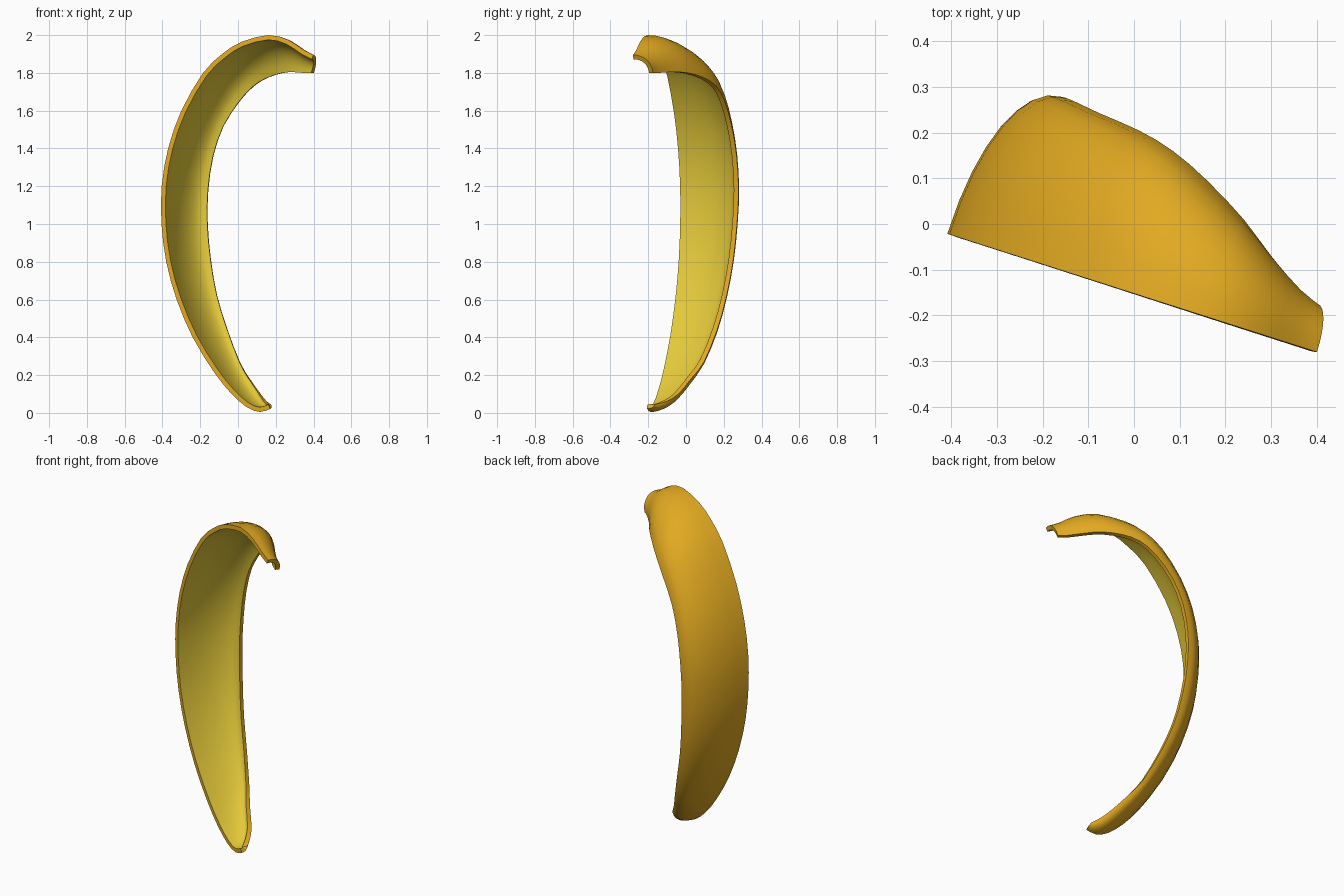
import bpy, bmesh, math
from mathutils import Vector

if "Cube" in bpy.data.objects:
    bpy.data.objects.remove(bpy.data.objects["Cube"])

SEGMENTS = 8        # steps across the curved section
SUBSTEPS = 2        # smooth steps between stations
BULGE = 0.94        # below 1 makes the section a little fuller
THICKNESS = 0.025


def material(name, rgb):
    m = bpy.data.materials.new(name)
    m.diffuse_color = (*rgb, 1)
    m.use_nodes = True
    m.node_tree.nodes["Principled BSDF"].inputs["Base Color"].default_value = m.diffuse_color
    return m


def smooth_curve(points):
    """Catmull-Rom interpolation through all points."""
    last = len(points) - 1
    result = []
    for i in range(last):
        p0, p1, p2, p3 = (points[min(max(i + k, 0), last)] for k in (-1, 0, 1, 2))
        for s in range(SUBSTEPS):
            t = s / SUBSTEPS
            result.append([b + .5 * t * (c - a + t * (2 * a - 5 * b + 4 * c - d
                           + t * (3 * (b - c) + d - a)))
                           for a, b, c, d in zip(p0, p1, p2, p3)])
    return result + [list(points[-1])]


# Stations from bottom tip to stem: outer rim x, z and side rim x, y, z
STATIONS = [
    (.17, .022, .175, -.165, .045),
    (.115, .005, .153, -.105, .06),
    (.045, .031, .12, -.04, .10),
    (-.04, .107, .06, .03, .185),
    (-.13, .22, .01, .095, .27),
    (-.24, .40, -.055, .165, .44),
    (-.325, .60, -.11, .215, .62),
    (-.38, .80, -.143, .25, .81),
    (-.405, 1.0, -.16, .27, 1.0),
    (-.404, 1.2, -.157, .278, 1.18),
    (-.37, 1.4, -.13, .268, 1.36),
    (-.30, 1.6, -.075, .242, 1.52),
    (-.185, 1.8, .01, .205, 1.65),
    (-.08, 1.903, .085, .16, 1.73),
    (.02, 1.965, .16, .095, 1.775),
    (.16, 2.0, .24, .01, 1.80),
    (.265, 1.975, .30, -.07, 1.805),
    (.345, 1.923, .36, -.14, 1.80),
    (.40, 1.895, .402, -.175, 1.80),
]
SIDE = Vector((.303, .953, 0))      # direction square to the bend plane

# Peel skin: rounded quarter sections between the two rims
bm = bmesh.new()
rows = []
for ax, az, bx, by, bz in smooth_curve(STATIONS):
    a = Vector((ax, -.152 - .32 * ax, az))
    span = Vector((bx, by, bz)) - a
    across = SIDE * span.dot(SIDE)
    inward = span - across
    row = []
    for i in range(SEGMENTS + 1):
        t = math.pi / 2 * i / SEGMENTS
        g = max(math.sin(t), 0) ** BULGE
        f = 1 - max(math.cos(t), 0) ** BULGE
        row.append(bm.verts.new(a + across * g + inward * f))
    rows.append(row)
for lower, upper in zip(rows, rows[1:]):
    for i in range(SEGMENTS):
        bm.faces.new((lower[i], upper[i], upper[i + 1], lower[i + 1]))

# Make the normals point away from the hollow side
bm.normal_update()
middle = Vector((.2, -.25, 1.0))
if sum(f.normal.dot(f.calc_center_median() - middle) for f in bm.faces) < 0:
    bmesh.ops.reverse_faces(bm, faces=bm.faces[:])

mesh = bpy.data.meshes.new("banana_peel_strip")
bm.to_mesh(mesh)
bm.free()
peel = bpy.data.objects.new("banana_peel_strip", mesh)
bpy.context.collection.objects.link(peel)
mesh.materials.append(material("ripe_peel", (.76, .40, .015)))
mesh.materials.append(material("pale_inside", (.78, .59, .042)))

# Thickness: the hollow side takes the inside colour, the rim keeps the peel colour
shell = peel.modifiers.new("thickness", 'SOLIDIFY')
shell.thickness = THICKNESS
shell.offset = -1
shell.material_offset = 1
shell.material_offset_rim = 0

bpy.context.view_layer.objects.active = peel
peel.select_set(True)
bpy.ops.object.modifier_apply(modifier=shell.name)
bpy.ops.object.shade_smooth_by_angle(angle=math.radians(40))
